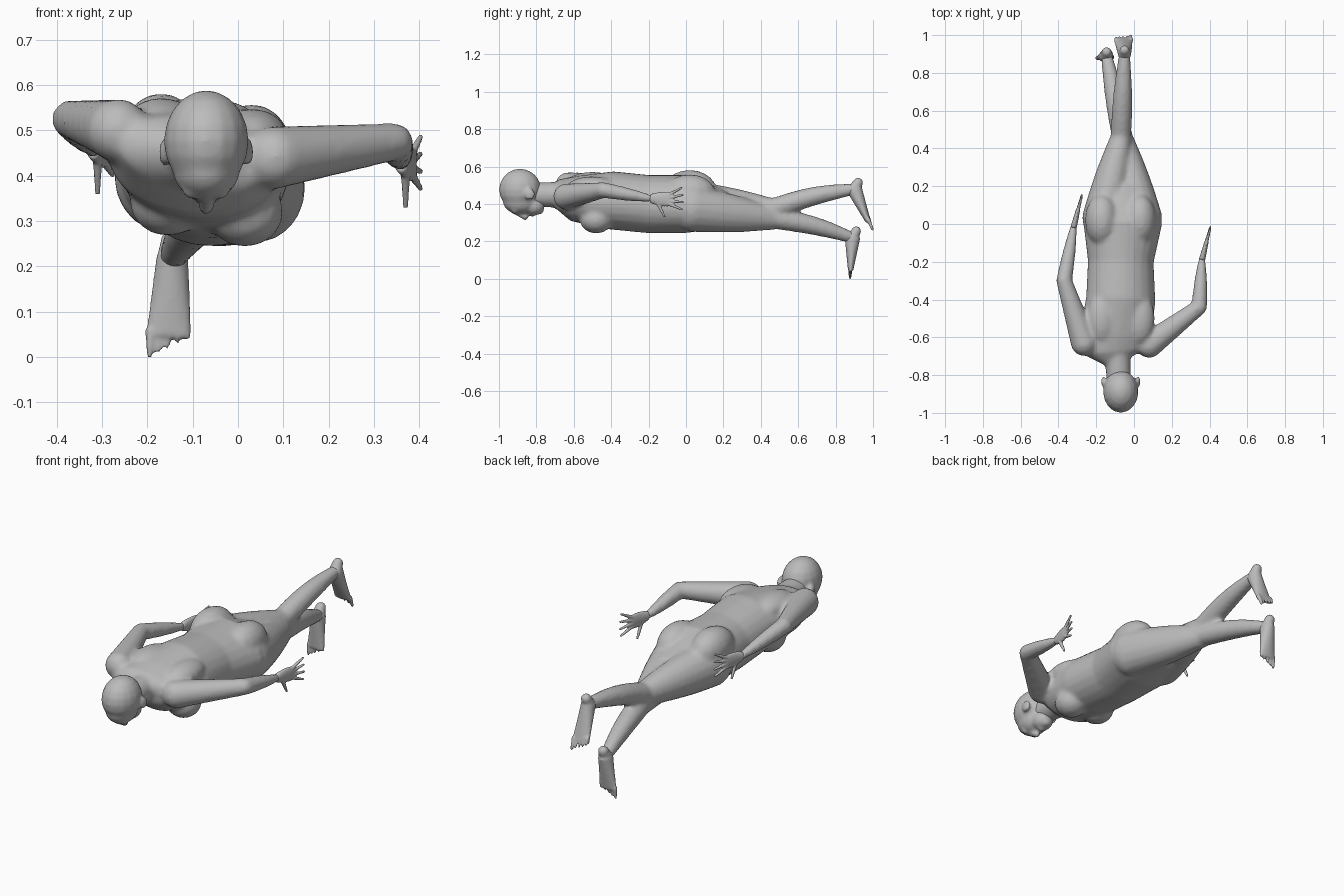
import bpy, bmesh, math
from mathutils import Vector, Matrix

cube = bpy.data.objects.get("Cube")
if cube:
    bpy.data.objects.remove(cube, do_unlink=True)

grey = bpy.data.materials.new("plain_grey")
grey.use_nodes = True
shade = (.5, .5, .5, 1)
grey.diffuse_color = shade
grey.node_tree.nodes["Principled BSDF"].inputs["Base Color"].default_value = shade


def tube(bm, rows, up=(0, 0, 1), segments=16):
    """Loft ellipses given as (centre, half_width, half_height)."""
    up = Vector(up)
    rings = []
    for index, (centre, half_width, half_height) in enumerate(rows):
        before = Vector(rows[max(0, index - 1)][0])
        after = Vector(rows[min(len(rows) - 1, index + 1)][0])
        along = (after - before).normalized()
        side = along.cross(up).normalized()
        top = side.cross(along)
        ring = []
        for step in range(segments):
            angle = math.tau * step / segments
            offset = side * math.cos(angle) * half_width + top * math.sin(angle) * half_height
            ring.append(bm.verts.new(Vector(centre) + offset))
        rings.append(ring)
    for near, far in zip(rings, rings[1:]):
        for step in range(segments):
            following = (step + 1) % segments
            bm.faces.new((near[step], near[following], far[following], far[step]))
    bm.faces.new(reversed(rings[0]))
    bm.faces.new(rings[-1])


def ball(bm, centre, radii):
    matrix = Matrix.Translation(centre) @ Matrix.Diagonal((*radii, 1))
    bmesh.ops.create_uvsphere(bm, u_segments=16, v_segments=10, radius=1, matrix=matrix)


def limb(bm, start, end, start_radius, end_radius, bulge=0, lift=0, tall=1, up=(0, 0, 1)):
    """Tapered, round-ended limb with a muscle bulge and an upward bow."""
    start, end = Vector(start), Vector(end)
    rows = []
    for step in range(9):
        t = step / 8
        swell = math.sin(math.pi * t)
        radius = start_radius + (end_radius - start_radius) * t + bulge * swell
        centre = start.lerp(end, t) + Vector((0, 0, lift * swell))
        rows.append((centre, radius, radius * tall))
    tube(bm, rows, up)
    for centre, radius in ((start, start_radius), (end, end_radius)):
        ball(bm, centre, (radius, radius, radius * tall))


def finish(bm, name, voxel, smoothing):
    """Turn overlapping lofts into one continuous skin."""
    bmesh.ops.recalc_face_normals(bm, faces=bm.faces)
    mesh = bpy.data.meshes.new(name)
    bm.to_mesh(mesh)
    bm.free()
    mesh.materials.append(grey)
    part = bpy.data.objects.new(name, mesh)
    bpy.context.collection.objects.link(part)
    skin = part.modifiers.new("skin", 'REMESH')
    skin.mode = 'VOXEL'
    skin.voxel_size = voxel
    skin.use_smooth_shade = True
    soften = part.modifiers.new("soften", 'SMOOTH')
    soften.factor = .5
    soften.iterations = smoothing


# Joint positions
middle = -.07
left_shoulder, left_elbow, left_wrist = (.08, -.64, .44), (.345, -.44, .475), (.36, -.19, .43)
right_shoulder, right_elbow, right_wrist = (-.265, -.63, .5), (-.37, -.3, .525), (-.32, -.02, .46)
left_hip, left_knee, left_ankle = (.04, .03, .375), (-.06, .45, .325), (-.145, .89, .22)
right_hip, right_knee, right_ankle = (-.165, .03, .4), (-.07, .45, .37), (-.05, .9, .48)

# Torso, rolled a little to one side
body = bmesh.new()
roll = math.radians(9)
sections = [
    ((-.09, -.72, .44), .08, .06),
    ((-.1, -.68, .45), .17, .08),
    ((-.1, -.6, .43), .19, .12),
    ((middle, -.4, .42), .185, .155),
    ((middle, -.2, .4), .175, .155),
    ((-.06, 0, .4), .21, .155),
    ((-.06, .2, .37), .16, .1),
]
tube(body, sections, up=(math.sin(roll), 0, math.cos(roll)), segments=24)

# Chest, shoulder blades and seat, mirrored about the spine
for side in (-1, 1):
    drop = Vector((0, 0, -.012 * side))
    ball(body, Vector((middle + .085 * side, -.48, .33)) + drop, (.085, .09, .075))
    ball(body, Vector((middle + .1 * side, -.5, .5)) + drop, (.08, .14, .06))
    ball(body, Vector((middle + .1 * side, .02, .47)) + drop, (.09, .14, .1))

# Neck, arms and legs
limb(body, (-.09, -.66, .45), (-.08, -.83, .45), .07, .065)
limb(body, left_shoulder, left_elbow, .07, .042)
limb(body, left_elbow, left_wrist, .042, .02, bulge=.004)
limb(body, right_shoulder, right_elbow, .07, .042)
limb(body, right_elbow, right_wrist, .042, .02, bulge=.004)
for hip, knee, ankle in ((left_hip, left_knee, left_ankle), (right_hip, right_knee, right_ankle)):
    limb(body, hip, knee, .11, .058, bulge=.008, tall=1.12)
    limb(body, knee, ankle, .055, .03, bulge=.008, lift=.015)
finish(body, "body", voxel=.012, smoothing=5)

# Head: skull, face, jaw, chin and lips
head = bmesh.new()
ball(head, (middle, -.887, .477), (.094, .113, .112))
ball(head, (middle, -.885, .415), (.075, .095, .07))
ball(head, (middle, -.815, .39), (.055, .06, .05))
ball(head, (middle, -.785, .37), (.03, .026, .026))
ball(head, (middle, -.82, .35), (.026, .016, .018))

# Nose, brows and ears
limb(head, (middle, -.93, .365), (middle, -.86, .332), .012, .018)
for side in (-1, 1):
    ball(head, (middle + .03 * side, -.915, .362), (.022, .014, .014))
    ball(head, (middle + .092 * side, -.835, .452), (.012, .028, .032))
finish(head, "head", voxel=.009, smoothing=4)


def foot(name, ankle, sole_front, inner):
    """Foot pointing down, with the big toe on the inner side."""
    bm = bmesh.new()
    ankle, sole_front = Vector(ankle), Vector(sole_front)
    back = (0, 1, 0)
    heel = ankle + Vector((0, .02, .035))
    limb(bm, heel, ankle, .026, .034, up=back)
    rows = []
    for step in range(6):
        t = step / 5
        rows.append((ankle.lerp(sole_front, t), .035 + .016 * t, .042 - .028 * t))
    tube(bm, rows, up=back)
    reach = (sole_front - ankle) * .3
    for toe in range(5):
        radius = .009 if toe else .012
        base = sole_front + Vector((inner * (.04 - .02 * toe), 0, .012 + .004 * toe))
        limb(bm, base, base + reach * (1 - .1 * toe), radius, radius * .6, up=back)
    finish(bm, name, voxel=.006, smoothing=3)


foot("left_foot", left_ankle, (-.153, .88, .045), inner=-1)
foot("right_foot", right_ankle, (-.056, .975, .305), inner=1)


def hand(name, wrist):
    """Upright palm with four fanned fingers and a thumb below."""
    bm = bmesh.new()
    wrist = Vector(wrist)
    knuckles = wrist + Vector((.025, .1, -.005))
    rows = []
    for step in range(5):
        t = step / 4
        rows.append((wrist.lerp(knuckles, t), .017 - .006 * t, .024 + .016 * math.sin(2 * t)))
    tube(bm, rows)
    for finger in range(4):
        angle = .5 - .3 * finger
        base = knuckles + Vector((0, 0, .026 - .017 * finger))
        reach = Vector((.25, math.cos(angle), math.sin(angle))) * .075
        limb(bm, base, base + reach, .01, .006)
    thumb = wrist.lerp(knuckles, .4) - Vector((0, 0, .025))
    limb(bm, thumb, thumb + Vector((0, .035, -.07)), .011, .006)
    finish(bm, name, voxel=.005, smoothing=2)


hand("left_hand", left_wrist)
hand("right_hand", right_wrist)
